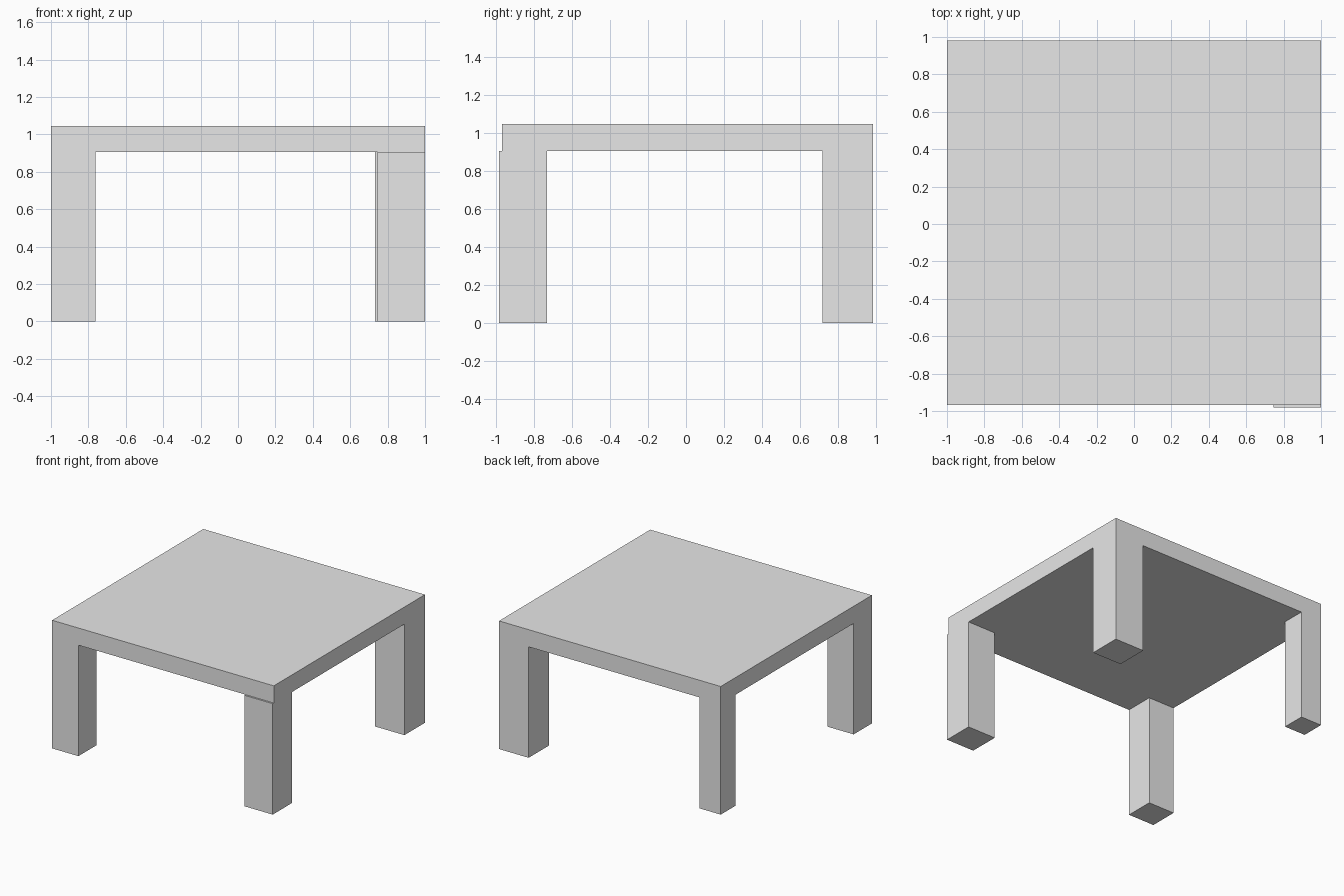
import bpy
import bmesh
from mathutils import Vector

cube = bpy.data.objects.get("Cube")
if cube:
    bpy.data.objects.remove(cube, do_unlink=True)

# Single plain grey
grey = bpy.data.materials.new("light_grey")
grey.use_nodes = True
grey.diffuse_color = (0.8, 0.8, 0.8, 1)
grey.node_tree.nodes["Principled BSDF"].inputs["Base Color"].default_value = (0.8, 0.8, 0.8, 1)


def box(name, low, high):
    """Flat-shaded box spanning two opposite corners."""
    low, high = Vector(low), Vector(high)
    bm = bmesh.new()
    bmesh.ops.create_cube(bm, size=1)
    bmesh.ops.scale(bm, vec=high - low, verts=bm.verts)
    bmesh.ops.translate(bm, vec=(low + high) / 2, verts=bm.verts)
    mesh = bpy.data.meshes.new(name)
    bm.to_mesh(mesh)
    bm.free()
    mesh.materials.append(grey)
    obj = bpy.data.objects.new(name, mesh)
    bpy.context.collection.objects.link(obj)
    return obj


FRONT, BACK = -0.967, 0.981
UNDERSIDE, TOP = 0.905, 1.045

# Table top
box("table_top", (-1, FRONT, UNDERSIDE), (1, BACK, TOP))

# Legs, each set into a corner: x side, y side, outer y, width, depth
legs = {
    "front_right_leg": (-1, -1, FRONT, 0.237, 0.235),
    "front_left_leg": (1, -1, -0.981, 0.255, 0.25),  # stands slightly proud
    "back_left_leg": (1, 1, BACK, 0.267, 0.265),
    "back_right_leg": (-1, 1, BACK, 0.19, 0.19),
}
for name, (sx, sy, outer, width, depth) in legs.items():
    xs = sorted((sx, sx * (1 - width)))
    ys = sorted((outer, outer - sy * depth))
    box(name, (xs[0], ys[0], 0), (xs[1], ys[1], UNDERSIDE))
